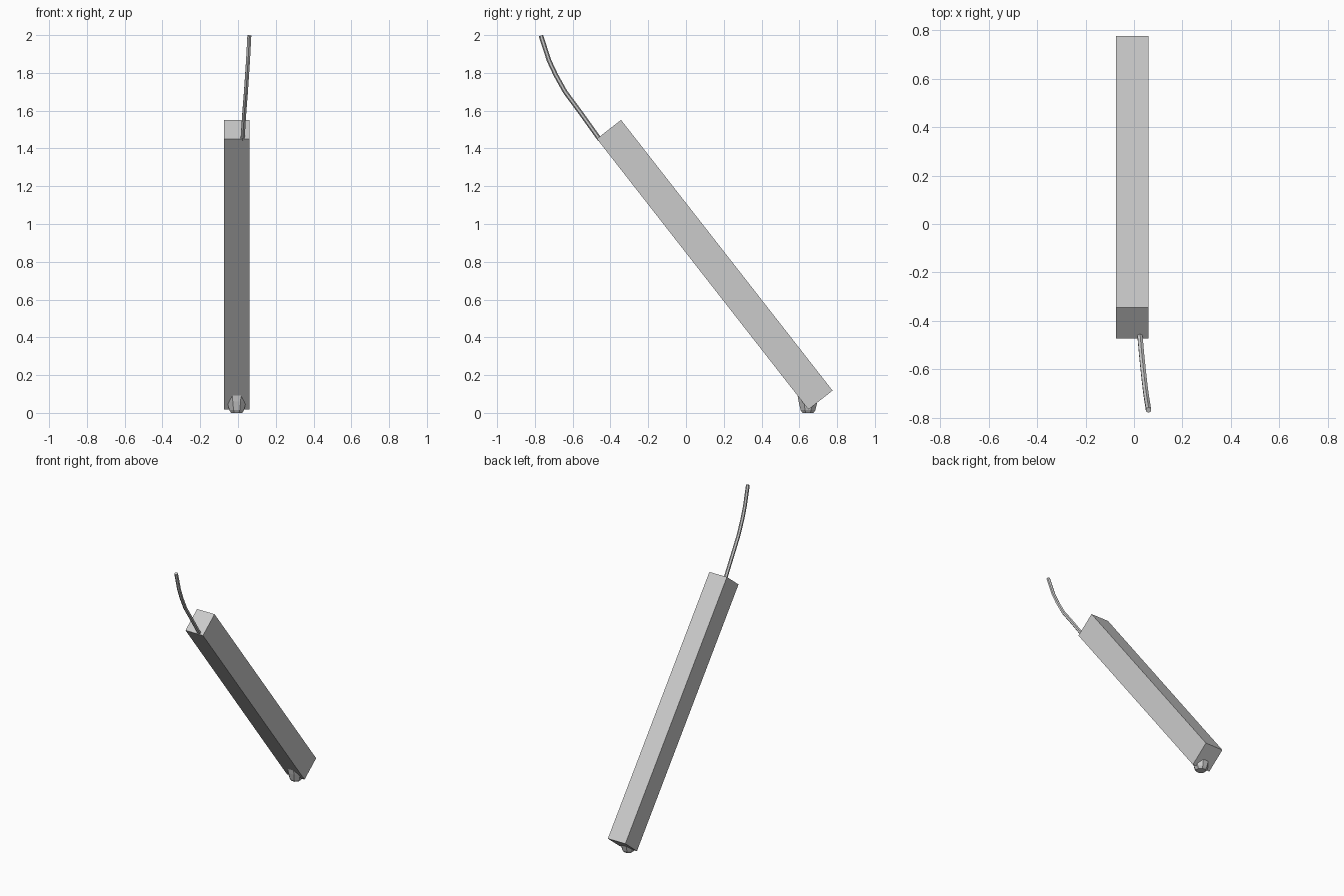
import bpy, bmesh, math
from mathutils import Vector

if "Cube" in bpy.data.objects:
    bpy.data.objects.remove(bpy.data.objects["Cube"])


def add_object(name, bm):
    bmesh.ops.recalc_face_normals(bm, faces=bm.faces)
    mesh = bpy.data.meshes.new(name)
    bm.to_mesh(mesh)
    bm.free()
    obj = bpy.data.objects.new(name, mesh)
    bpy.context.collection.objects.link(obj)
    return obj


def loft(name, rings):
    """Skin equal-sized rings of points and cap both ends."""
    bm = bmesh.new()
    loops = [[bm.verts.new(p) for p in ring] for ring in rings]
    n = len(loops[0])
    for a, b in zip(loops, loops[1:]):
        for i in range(n):
            j = (i + 1) % n
            bm.faces.new((a[i], a[j], b[j], b[i]))
    bm.faces.new(loops[0])
    bm.faces.new(loops[-1])
    return add_object(name, bm)


def ring(centre, u, v, radius, sides):
    return [centre + radius * (math.cos(t) * u + math.sin(t) * v)
            for t in (2 * math.pi * (i + 0.5) / sides for i in range(sides))]


X, Y = Vector((1, 0, 0)), Vector((0, 1, 0))

# Leaning square bar: side profile (y, z) extruded across x
profile = [(0.648, 0.018), (0.776, 0.118), (-0.344, 1.551), (-0.472, 1.451)]
loft("leaning_bar", [[Vector((x, y, z)) for y, z in profile] for x in (-0.075, 0.06)])

# Tapered foot under the lower edge: (z, radius)
foot = [(0.0, 0.032), (0.014, 0.042), (0.06, 0.054), (0.10, 0.061)]
loft("foot", [ring(Vector((-0.007, 0.646, z)), X, Y, r, 8) for z, r in foot])

# Thin curved cord rising from the top end
path = [Vector(p) for p in ((0.024, -0.455, 1.445), (0.033, -0.555, 1.585),
                            (0.042, -0.64, 1.70), (0.048, -0.69, 1.79),
                            (0.053, -0.725, 1.865), (0.06, -0.768, 1.997))]
rings = []
for i, p in enumerate(path):
    t = (path[min(i + 1, len(path) - 1)] - path[max(i - 1, 0)]).normalized()
    u = (X - t * X.dot(t)).normalized()
    rings.append(ring(p, u, t.cross(u), 0.012, 6))
loft("cord", rings)
